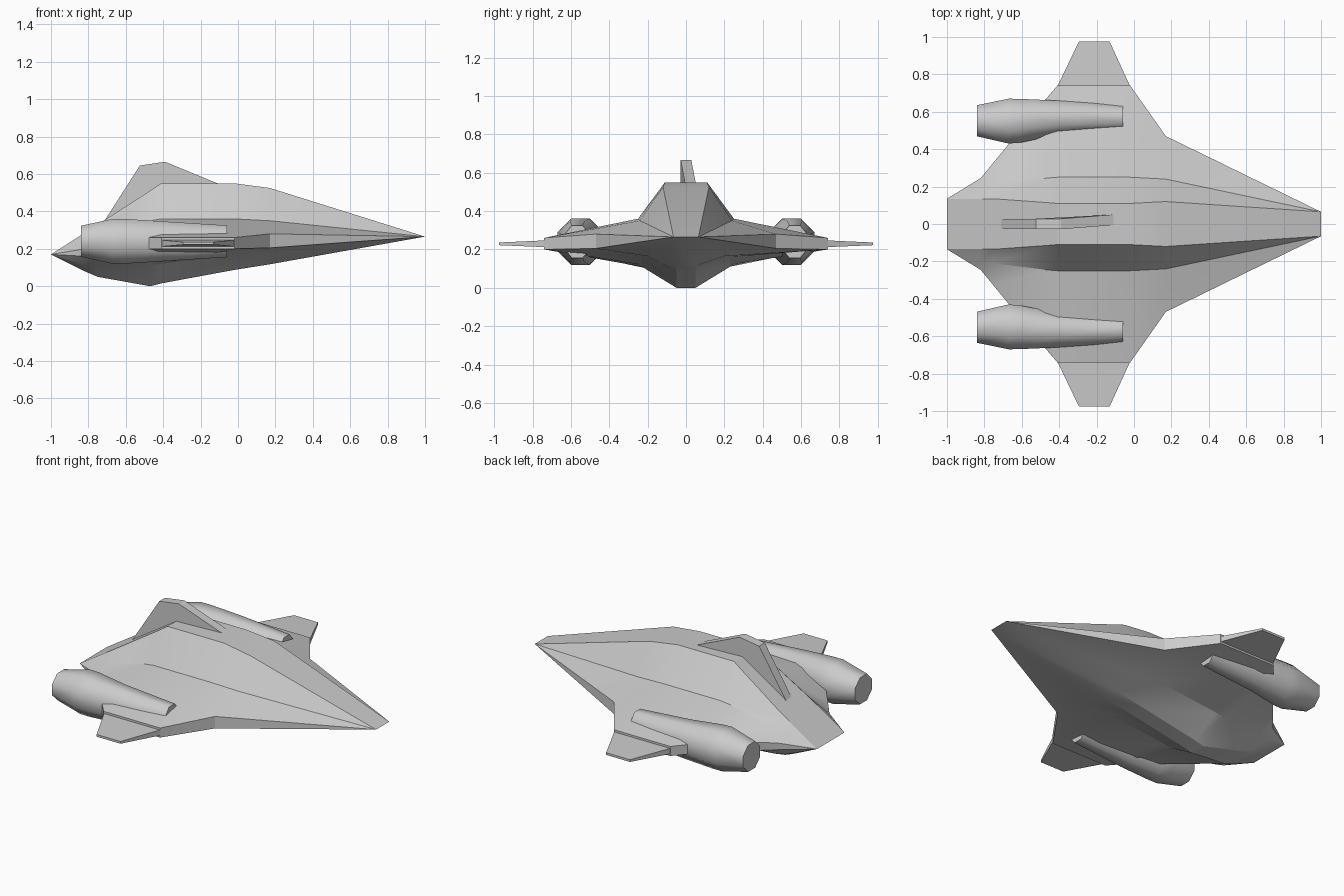
import bpy, bmesh, math

cube = bpy.data.objects.get("Cube")
if cube:
    bpy.data.objects.remove(cube, do_unlink=True)

GREY = (0.6, 0.6, 0.6, 1)
mat = bpy.data.materials.new("hull grey")
mat.use_nodes = True
mat.diffuse_color = GREY
mat.node_tree.nodes["Principled BSDF"].inputs["Base Color"].default_value = GREY


def loft(name, rings, smooth=None):
    """Skin a list of closed point rings and cap both ends."""
    bm = bmesh.new()
    loops = [[bm.verts.new(p) for p in ring] for ring in rings]
    n = len(loops[0])
    for a, b in zip(loops, loops[1:]):
        for i in range(n):
            j = (i + 1) % n
            bm.faces.new((a[i], a[j], b[j], b[i]))
    for cap in (loops[0], loops[-1]):
        if len({tuple(v.co) for v in cap}) == n:
            bm.faces.new(cap)
    bmesh.ops.remove_doubles(bm, verts=bm.verts, dist=0.0005)
    bmesh.ops.recalc_face_normals(bm, faces=bm.faces)
    mesh = bpy.data.meshes.new(name)
    bm.to_mesh(mesh)
    bm.free()
    mesh.materials.append(mat)
    obj = bpy.data.objects.new(name, mesh)
    bpy.context.collection.objects.link(obj)
    if smooth:
        bpy.ops.object.select_all(action="DESELECT")
        bpy.context.view_layer.objects.active = obj
        obj.select_set(True)
        bpy.ops.object.shade_smooth_by_angle(angle=math.radians(smooth))
    return obj


def hull_ring(x, top, knee, edge, thick, low, keel):
    """Symmetric section: deck, shoulder, wing edge, lower knee, keel."""
    half = [top, knee, edge, (edge[0], edge[1] - thick), low, keel]
    return [(x, y, z) for y, z in half] + [(x, -y, z) for y, z in reversed(half)]


# Body with blended wings, tail to nose
tail, nose = (0.135, 0.17), (0.065, 0.265)
loft("body", [
    hull_ring(-1, tail, tail, tail, 0, tail, tail),
    hull_ring(-0.82, (0.135, 0.285), (0.2, 0.24), (0.245, 0.2), 0.04, (0.19, 0.11), (0.1, 0.08)),
    hull_ring(-0.75, (0.135, 0.33), (0.21, 0.26), (0.33, 0.22), 0.05, (0.2, 0.1), (0.09, 0.05)),
    hull_ring(-0.47, (0.115, 0.51), (0.245, 0.35), (0.67, 0.26), 0.06, (0.23, 0.11), (0.05, 0)),
    hull_ring(-0.41, (0.11, 0.55), (0.25, 0.36), (0.74, 0.26), 0.06, (0.23, 0.12), (0.05, 0.015)),
    hull_ring(-0.02, (0.11, 0.55), (0.25, 0.36), (0.74, 0.26), 0.06, (0.23, 0.16), (0.05, 0.087)),
    hull_ring(0.17, (0.12, 0.525), (0.24, 0.35), (0.47, 0.28), 0.075, (0.2, 0.165), (0.055, 0.117)),
    hull_ring(1, nose, nose, nose, 0, nose, nose),
], 20)

# Engine stations: x, centre y, half width, half height
ENGINE = [(-0.84, 0.552, 0.083, 0.083), (-0.67, 0.55, 0.12, 0.12),
          (-0.61, 0.552, 0.117, 0.12), (-0.41, 0.567, 0.093, 0.107),
          (-0.06, 0.567, 0.068, 0.085)]
ANGLES = [math.radians(22.5 + 45 * i) for i in range(8)]
GROW = 1 / math.cos(math.radians(22.5))

for side, word in ((1, "left"), (-1, "right")):
    loft(word + "_engine", [
        [(x, side * (cy + w * GROW * math.cos(a)), 0.24 + h * GROW * math.sin(a)) for a in ANGLES]
        for x, cy, w, h in ENGINE], 50)
    # Thin tapered wing tip
    loft(word + "_wing_tip", [
        [(x0, side * y, z0), (x1, side * y, z0), (x1, side * y, z1), (x0, side * y, z1)]
        for x0, x1, y, z0, z1 in ((-0.41, -0.02, 0.735, 0.212, 0.247),
                                  (-0.295, -0.13, 0.975, 0.222, 0.236))])

# Tail fin, slightly skewed toward the left at its front
FIN = [(-0.72, 0.34, 0), (-0.525, 0.645, 0), (-0.39, 0.665, 0),
       (-0.11, 0.55, 0.022), (-0.11, 0.5, 0.022), (-0.41, 0.5, 0)]
loft("tail_fin", [[(x, y + off, z) for x, z, y in FIN] for off in (-0.028, 0.028)])
